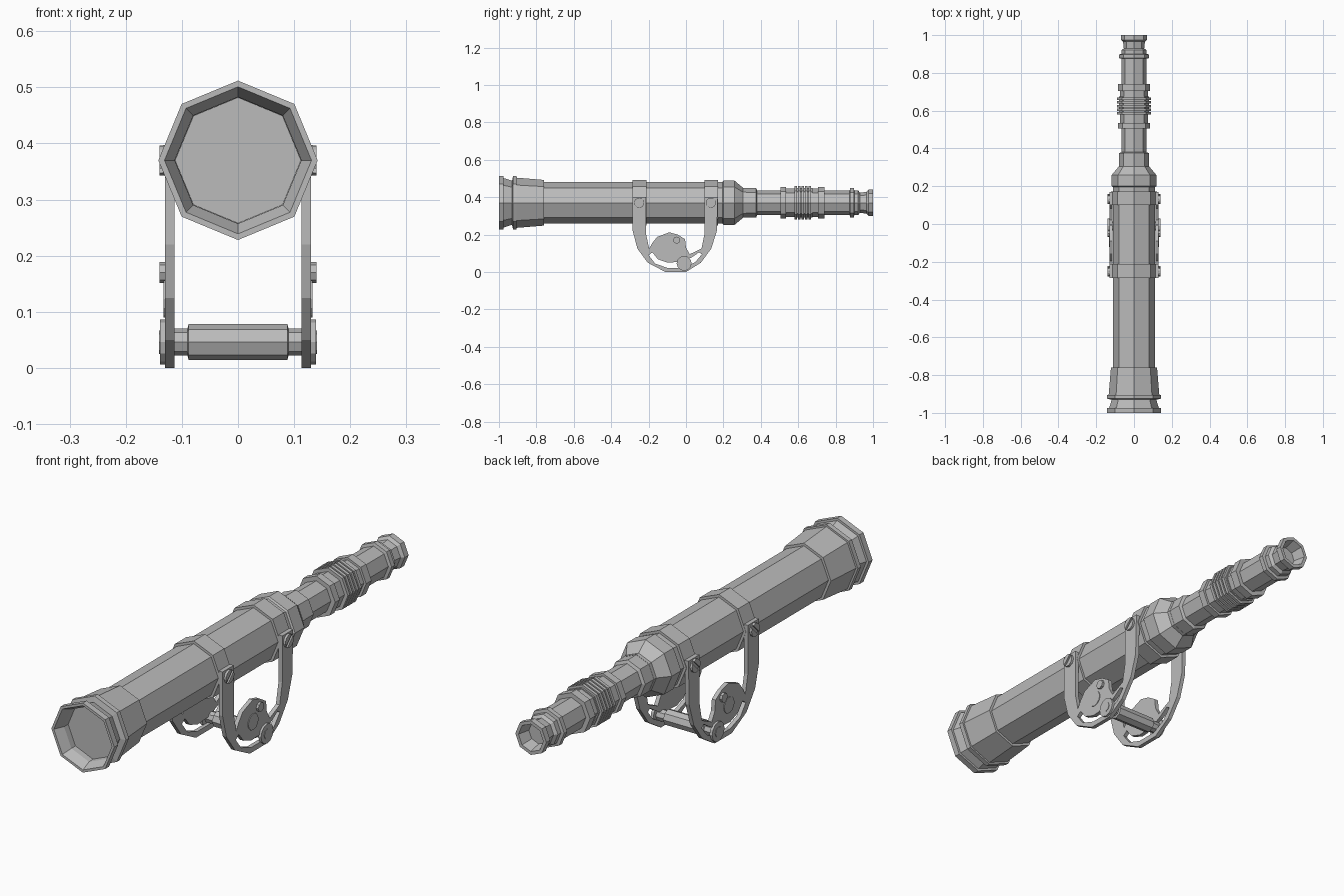
import bpy
import bmesh
from math import cos, sin, pi, radians
from mathutils import Matrix

cube = bpy.data.objects.get("Cube")
if cube:
    bpy.data.objects.remove(cube, do_unlink=True)

AXIS_Z = 0.37   # height of the tube axis

metal = bpy.data.materials.new("grey metal")
metal.use_nodes = True
metal.diffuse_color = (0.5, 0.5, 0.5, 1)
metal.node_tree.nodes["Principled BSDF"].inputs["Base Color"].default_value = metal.diffuse_color


def finish(name, bm):
    """Clean up the mesh and add it to the scene as a flat-shaded object."""
    bmesh.ops.remove_doubles(bm, verts=bm.verts, dist=0.0001)
    bmesh.ops.recalc_face_normals(bm, faces=bm.faces)
    mesh = bpy.data.meshes.new(name)
    bm.to_mesh(mesh)
    bm.free()
    mesh.materials.append(metal)
    for face in mesh.polygons:
        face.use_smooth = False
    obj = bpy.data.objects.new(name, mesh)
    bpy.context.collection.objects.link(obj)
    return obj


def lathe(name, profile, matrix, sides=8):
    """Sweep (position, radius) pairs round the local x axis and cap both ends."""
    bm = bmesh.new()
    rings = []
    for along, radius in profile:
        angles = [2 * pi * i / sides for i in range(sides)]
        rings.append([bm.verts.new((along, radius * cos(a), radius * sin(a))) for a in angles])
    for ring, following in zip(rings, rings[1:]):
        for i in range(sides):
            j = (i + 1) % sides
            bm.faces.new((ring[i], ring[j], following[j], following[i]))
    bm.faces.new(rings[0])
    bm.faces.new(rings[-1])
    bm.transform(matrix)
    return finish(name, bm)


def plate(name, outlines, x, thickness):
    """Extrude (y, z) outlines along x; an outline inside another is a hole."""
    curve = bpy.data.curves.new(name, "CURVE")
    curve.dimensions = "2D"
    curve.fill_mode = "BOTH"
    curve.extrude = thickness / 2
    for outline in outlines:
        spline = curve.splines.new("POLY")
        spline.points.add(len(outline) - 1)
        for point, (y, z) in zip(spline.points, outline):
            point.co = (y, z, 0, 1)
        spline.use_cyclic_u = True
    temp = bpy.data.objects.new(name + " outline", curve)
    bpy.context.collection.objects.link(temp)
    graph = bpy.context.evaluated_depsgraph_get()
    mesh = bpy.data.meshes.new_from_object(temp.evaluated_get(graph))
    bm = bmesh.new()
    bm.from_mesh(mesh)
    bpy.data.objects.remove(temp, do_unlink=True)
    bpy.data.meshes.remove(mesh)
    bpy.data.curves.remove(curve)
    # Local x, y, z become world y, z, x
    bm.transform(Matrix(((0, 0, 1, x), (1, 0, 0, 0), (0, 1, 0, 0), (0, 0, 0, 1))))
    return finish(name, bm)


def arc(y, z, radius, start, end, count):
    angles = [radians(start + (end - start) * i / count) for i in range(count + 1)]
    return [(y + radius * cos(a), z + radius * sin(a)) for a in angles]


along_y = Matrix.Translation((0, 0, AXIS_Z)) @ Matrix.Rotation(pi / 2, 4, "Z")

# Main tube: recessed front lens, flared hood and long barrel
lathe("main_tube", [
    (-0.935, 0.106), (-0.935, 0.112), (-0.96, 0.113), (-1, 0.131), (-1, 0.142),
    (-0.975, 0.142), (-0.975, 0.132), (-0.93, 0.118), (-0.925, 0.142), (-0.905, 0.142),
    (-0.905, 0.134), (-0.76, 0.122), (-0.76, 0.111), (0.195, 0.111),
    (0.2, 0.118), (0.26, 0.118), (0.305, 0.08), (0.32, 0.08)], along_y)

# Draw tube: stepped sections with grip ridges and a hollow eyepiece
draw_profile = [
    (0.3, 0.079), (0.375, 0.079), (0.38, 0.066), (0.505, 0.066),
    (0.505, 0.085), (0.535, 0.085), (0.535, 0.075), (0.58, 0.075)]
for ridge in range(5):
    y = 0.58 + ridge * 0.019
    draw_profile += [(y, 0.09), (y + 0.013, 0.09), (y + 0.013, 0.08), (y + 0.019, 0.08)]
draw_profile += [
    (0.675, 0.075), (0.705, 0.075), (0.705, 0.085), (0.74, 0.085), (0.74, 0.066),
    (0.875, 0.066), (0.878, 0.079), (0.898, 0.079), (0.9, 0.066), (0.92, 0.066),
    (0.93, 0.054), (0.965, 0.058), (0.975, 0.07), (1, 0.07), (1, 0.056), (0.95, 0.044)]
lathe("draw_tube", draw_profile, along_y)

# Clamp bands round the barrel
for name, start, end in (("front", -0.285, -0.212), ("rear", 0.1, 0.172)):
    lathe(name + "_band", [(start, 0.105), (start, 0.122), (end, 0.122), (end, 0.105)], along_y)

# Bracket outline: two arms joined by a pivot plate with a curved slot
bracket = [
    (-0.285, 0.4), (-0.285, 0.22), (-0.26, 0.125), (-0.205, 0.05), (-0.11, 0), (0, 0),
    (0.08, 0.05), (0.135, 0.125), (0.165, 0.22), (0.17, 0.4), (0.1, 0.4), (0.1, 0.21),
    (0.083, 0.125), (0.02, 0.095), (0, 0.13), (-0.005, 0.175), (-0.045, 0.2),
    (-0.09, 0.212), (-0.155, 0.187), (-0.18, 0.155), (-0.197, 0.125),
    (-0.213, 0.2), (-0.213, 0.4)]
slot = [
    (-0.2, 0.09), (-0.165, 0.045), (-0.1, 0.022), (-0.01, 0.022), (0.05, 0.053),
    (0.085, 0.095), (0.07, 0.105), (0.03, 0.078), (-0.02, 0.055), (-0.1, 0.05),
    (-0.15, 0.068), (-0.18, 0.105)]

BAR_Y, BAR_Z = -0.01, 0.046
for side, s in (("left", 1), ("right", -1)):
    plate(side + "_bracket", [bracket, slot], s * 0.1215, 0.017)
    # Slotted screws holding the arms to the bands
    for end, y in (("front", -0.25), ("rear", 0.133)):
        label = side + "_" + end + "_screw"
        plate(label, [arc(y, AXIS_Z, 0.027, 0, 315, 7)], s * 0.131, 0.006)
        for half, turn in (("upper", 45), ("lower", 225)):
            plate(label + "_" + half, [arc(y, AXIS_Z, 0.027, turn + 12, turn + 168, 6)],
                  s * 0.136, 0.008)
    # Pivot disc, stop bolt and bar nut
    plate(side + "_pivot_disc", [arc(-0.09, 0.123, 0.033, 0, 330, 11)], s * 0.13, 0.006)
    plate(side + "_stop_bolt", [arc(-0.05, 0.17, 0.019, 0, 315, 7)], s * 0.133, 0.014)
    plate(side + "_bar_washer", [arc(BAR_Y, BAR_Z, 0.04, 0, 330, 11)], s * 0.133, 0.012)
    plate(side + "_bar_nut", [arc(BAR_Y, BAR_Z, 0.021, 0, 315, 7)], s * 0.134, 0.014)

# Cross bar with a thicker grip
half_bar = [(0.13, 0.024), (0.09, 0.024), (0.088, 0.032)]
lathe("cross_bar", [(-x, r) for x, r in half_bar] + half_bar[::-1],
      Matrix.Translation((0, BAR_Y, BAR_Z)))
